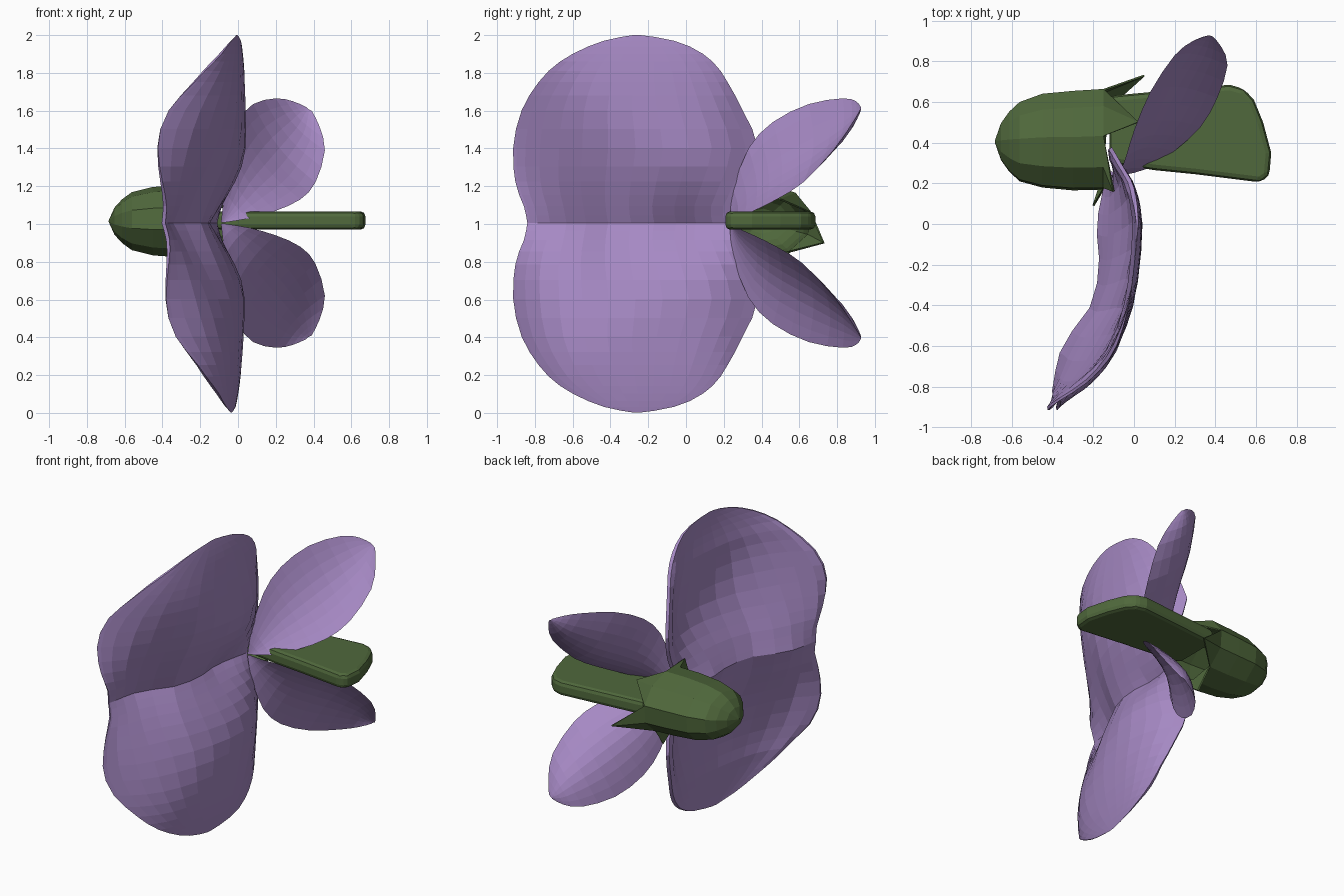
import bpy, bmesh, math
from mathutils import Vector

if "Cube" in bpy.data.objects:
    bpy.data.objects.remove(bpy.data.objects["Cube"])

MID = 1.005  # height of the symmetry plane


def material(name, color):
    m = bpy.data.materials.new(name)
    m.diffuse_color = color
    m.use_nodes = True
    m.node_tree.nodes["Principled BSDF"].inputs["Base Color"].default_value = m.diffuse_color
    return m


PURPLE = material("petal_purple", (0.38, 0.25, 0.55, 1))
GREEN = material("sepal_green", (0.08, 0.14, 0.045, 1))


def interp(table, x):
    """Smooth (cubic Hermite) lookup of tuples keyed by their first value."""
    x = min(max(x, table[0][0]), table[-1][0])
    i = next(k for k in range(len(table) - 1) if x <= table[k + 1][0])
    a, b = table[i], table[i + 1]
    p, q = table[max(i - 1, 0)], table[min(i + 2, len(table) - 1)]
    h = b[0] - a[0]
    f = (x - a[0]) / h
    out = []
    for c in range(1, len(a)):
        m0 = (b[c] - p[c]) / (b[0] - p[0]) * h
        m1 = (q[c] - a[c]) / (q[0] - a[0]) * h
        out.append((2*f**3 - 3*f*f + 1) * a[c] + (f**3 - 2*f*f + f) * m0
                   + (3*f*f - 2*f**3) * b[c] + (f**3 - f*f) * m1)
    return out


def make(name, verts, faces, mat, thick=0):
    me = bpy.data.meshes.new(name)
    me.from_pydata([tuple(v) for v in verts], [], faces)
    bm = bmesh.new()
    bm.from_mesh(me)
    bmesh.ops.remove_doubles(bm, verts=bm.verts, dist=0.0005)
    bmesh.ops.recalc_face_normals(bm, faces=bm.faces)
    bm.to_mesh(me)
    bm.free()
    me.materials.append(mat)
    ob = bpy.data.objects.new(name, me)
    bpy.context.collection.objects.link(ob)
    if thick:
        s = ob.modifiers.new("thickness", "SOLIDIFY")
        s.thickness, s.offset = thick, 0
    return ob


def grid(rows, closed=False):
    """Quads over equal-length rows of points."""
    n = len(rows[0])
    faces = [(i * n + j, i * n + (j + 1) % n, (i + 1) * n + (j + 1) % n, (i + 1) * n + j)
             for i in range(len(rows) - 1) for j in range(n if closed else n - 1)]
    return [v for r in rows for v in r], faces


def shell(front, back):
    """Two sheets that share their rim."""
    v1, f1 = grid(front)
    v2, f2 = grid(back)
    return v1 + v2, f1 + [tuple(i + len(v1) for i in f) for f in f2]


# Banner petal: two lobes folded along the middle, slightly thick with a thin rim
OUTLINE = [(0, -.84, .26), (.08, -.855, .25), (.2, -.9, .31), (.4, -.915, .38), (.6, -.87, .3),
           (.75, -.78, .22), (.85, -.68, .15), (.93, -.54, .04), (.98, -.4, -.1), (1, -.28, -.24)]
LOBE = [(-.92, -.45), (-.8, -.25), (-.7, -.14), (-.6, -.07), (-.4, 0), (-.2, .03), (0, .042),
        (.1, .03), (.2, 0), (.28, -.05), (.38, -.11)]
FOLD = [(-.84, -.385), (-.6, -.33), (-.4, -.19), (-.2, -.15), (0, -.16), (.26, -.11)]
LEVELS = [0, .04, .09, .15, .22, .3, .4, .5, .6, .68, .75, .81, .86, .9, .94, .97, .99, 1]
front, back = [], []
for sign, levels in ((-1, LEVELS[:0:-1]), (1, LEVELS)):
    for t in levels:
        yf, yb = interp(OUTLINE, t)
        front.append([])
        back.append([])
        for j in range(15):
            y = yf + (yb - yf) * (1 - math.cos(math.pi * j / 14)) / 2
            width = .43 + .4 * min(1, max(0, -y - .1) / .5)
            k = math.sin(min(1, t / width) * math.pi / 2)
            x = interp(FOLD, y)[0] * (1 - k) + interp(LOBE, y)[0] * k - .03 * t ** 6
            if sign < 0:  # the lower lobe is a little straighter at the front
                x += .2 * t * (1 - t) * min(1, max(0, -y - .4) / .4) - .03 * t * t
            thick = .045 * min(1, .5 + 3 * t, 4 * (1 - t), j / 2, (14 - j) / 2)
            z = MID + sign * t * (.995 if sign > 0 else 1.003)
            front[-1].append((x, y, z))
            back[-1].append((x - thick, y, z))
make("banner_petal", *shell(front, back), PURPLE)

# Wing petals: cupped ovals between an upper and a lower rim, mirrored in height
UPPER = [(-.09, .23, 1.01), (-.07, .25, 1.18), (-.04, .33, 1.4), (0, .46, 1.54), (.08, .65, 1.635),
         (.2, .83, 1.665), (.29, .9, 1.65), (.36, .925, 1.62)]
LOWER = [(-.06, .24, 1.01), (.06, .27, 1.03), (.2, .36, 1.07), (.33, .48, 1.13), (.41, .62, 1.22),
         (.46, .78, 1.39), (.43, .87, 1.52), (.39, .92, 1.6)]
CUP = Vector((-.48, .74, -.47))


def rim(points, t):
    table = [(i, *p) for i, p in enumerate(points)]
    return Vector(interp(table, t * (len(points) - 1)))


sheets = []
for bulge in (.1, .18):
    rows = []
    for i in range(15):
        a, b = rim(UPPER, i / 14), rim(LOWER, i / 14)
        depth = bulge * (a - b).length
        rows.append([a.lerp(b, s / 8) + CUP * depth * math.sin(math.pi * s / 8) for s in range(9)])
    sheets.append(rows)
verts, faces = shell(*sheets)
make("upper_wing_petal", verts, faces, PURPLE)
make("lower_wing_petal", [(v.x, v.y, 2 * MID - v.z) for v in verts], faces, PURPLE)

# Keel: flat rounded slab
KEEL = [(-.12, .3), (.1, .265), (.3, .245), (.5, .22), (.62, .205), (.665, .235), (.675, .35),
        (.635, .5), (.59, .61), (.54, .665), (.47, .685), (.2, .66), (-.12, .63)]
n = len(KEEL)
verts = [(x, y, z) for z in (.97, 1.067) for x, y in KEEL]
faces = [tuple(range(n))[::-1], tuple(range(n, 2 * n))]
faces += [(i, (i + 1) % n, (i + 1) % n + n, i + n) for i in range(n)]
keel = make("keel", verts, faces, GREEN)
bev = keel.modifiers.new("round_edges", "BEVEL")
bev.width, bev.segments = .034, 2

# Calyx: lofted cup ending in five pointed teeth
RINGS = [(-.68, .405, .01), (-.65, .405, .38), (-.61, .405, .62), (-.56, .405, .82),
         (-.45, .41, .97), (-.3, .41, 1.03), (-.15, .415, 1.05)]
TEETH = [(.05, .73, .9), (.02, .5, 1.13), (-.1, .16, 1.18), (-.2, .09, .93), (-.14, .45, .72)]


def ring_point(x, cy, r, k):
    a = math.radians(-22 + 36 * k)
    return (x, cy + .24 * r * math.cos(a), 1.015 + .182 * r * math.sin(a))


rows = [[ring_point(x, cy, r, k) for k in range(10)] for x, cy, r in RINGS]
verts, faces = grid(rows, True)
base = len(verts) - 10
for i, tip in enumerate(TEETH):
    verts.append(tip)
    for k in (2 * i - 1, 2 * i):
        faces.append((base + k % 10, base + (k + 1) % 10, len(verts) - 1))
make("calyx", verts, faces, GREEN, .01)
